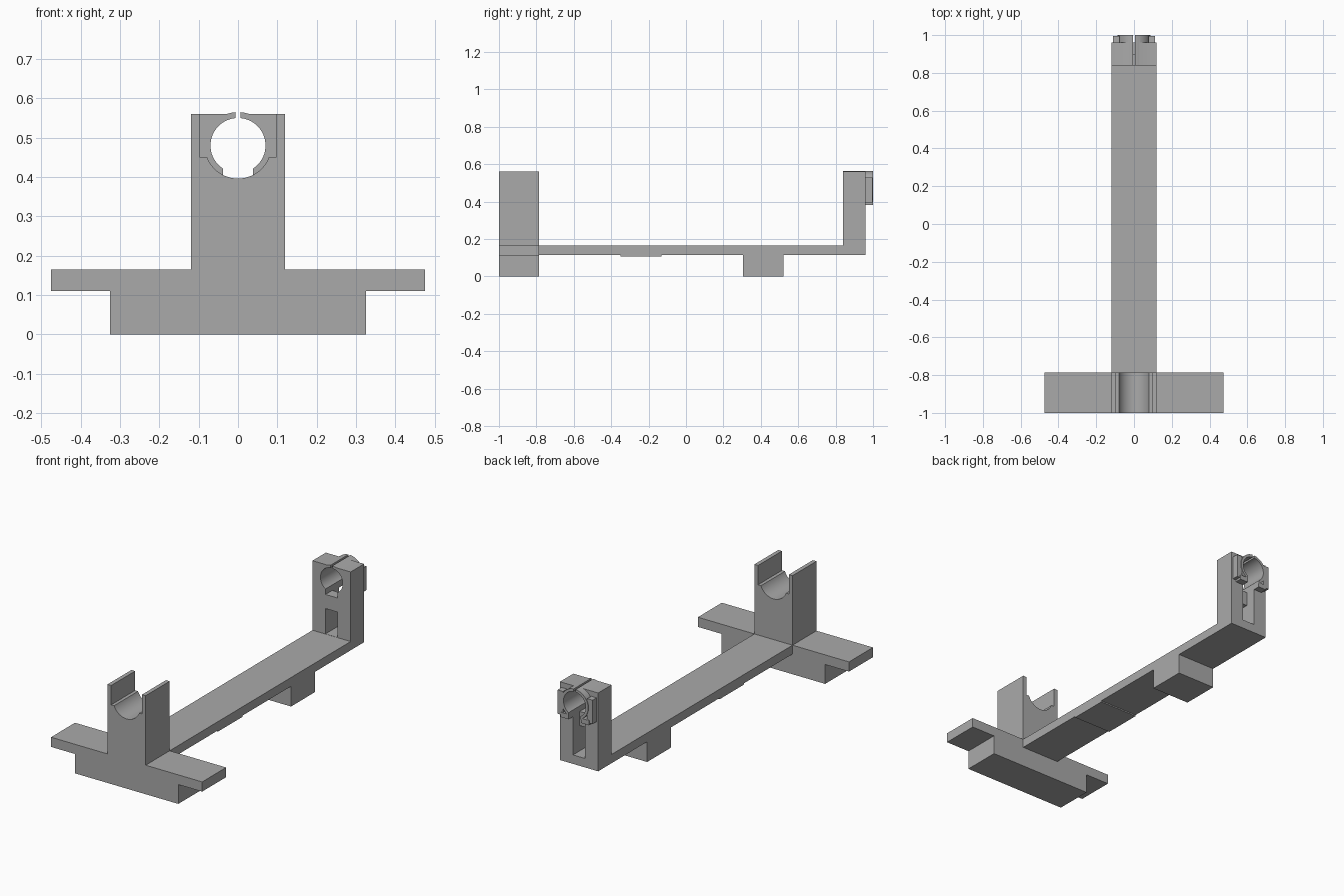
import bpy, bmesh, math

if "Cube" in bpy.data.objects:
    bpy.data.objects.remove(bpy.data.objects["Cube"], do_unlink=True)

grey = bpy.data.materials.new("plain_grey")
grey.use_nodes = True
colour = (0.4, 0.4, 0.4, 1)
grey.diffuse_color = colour
grey.node_tree.nodes["Principled BSDF"].inputs["Base Color"].default_value = colour

HOLE_Z = 0.48          # axis height of the rod
WIDTH = 0.12           # half width of the beam
FRONT, FRONT_END = -1.0, -0.785


def extrude(name, outline, y0, y1):
    """Closed x-z outline pushed along y."""
    bm = bmesh.new()
    face = bm.faces.new([bm.verts.new((x, y0, z)) for x, z in outline])
    new = bmesh.ops.extrude_face_region(bm, geom=[face])["geom"]
    verts = [v for v in new if isinstance(v, bmesh.types.BMVert)]
    bmesh.ops.translate(bm, verts=verts, vec=(0, y1 - y0, 0))
    bmesh.ops.recalc_face_normals(bm, faces=bm.faces)
    mesh = bpy.data.meshes.new(name)
    bm.to_mesh(mesh)
    bm.free()
    mesh.materials.append(grey)
    obj = bpy.data.objects.new(name, mesh)
    bpy.context.collection.objects.link(obj)
    return obj


def box(name, x0, x1, y0, y1, z0, z1):
    return extrude(name, [(x0, z0), (x1, z0), (x1, z1), (x0, z1)], y0, y1)


def rod(name, radius, y0, y1, sides=64):
    ring = [2 * math.pi * i / sides for i in range(sides)]
    return extrude(name, [(radius * math.cos(a), HOLE_Z + radius * math.sin(a))
                          for a in ring], y0, y1)


def combine(target, tool, operation):
    mod = target.modifiers.new(operation.title(), 'BOOLEAN')
    mod.operation, mod.object, mod.solver = operation, tool, 'EXACT'
    bpy.ops.object.select_all(action='DESELECT')
    target.select_set(True)
    bpy.context.view_layer.objects.active = target
    bpy.ops.object.modifier_apply(modifier=mod.name)
    bpy.data.objects.remove(tool, do_unlink=True)


def smooth(obj):
    bpy.ops.object.select_all(action='DESELECT')
    obj.select_set(True)
    bpy.context.view_layer.objects.active = obj
    bpy.ops.object.shade_smooth_by_angle(angle=math.radians(30))


# Beam, feet and cross bar
box("beam", -WIDTH, WIDTH, FRONT_END, 0.96, 0.115, 0.165)
box("beam_pad", -WIDTH, WIDTH, -0.35, -0.13, 0.108, 0.115)
box("rear_foot", -WIDTH, WIDTH, 0.305, 0.52, 0, 0.115)
extrude("cross_bar", [(-0.325, 0), (0.325, 0), (0.325, 0.11), (0.475, 0.11),
                      (0.475, 0.165), (-0.475, 0.165), (-0.475, 0.11),
                      (-0.325, 0.11)], FRONT, FRONT_END)

# Front cradle: open U bracket with a round seat
radius, rim = 0.084, 0.45
start = math.asin((rim - HOLE_Z) / radius)
arc = [start + (-math.pi - 2 * start) * i / 32 for i in range(33)]
seat = [(radius * math.cos(a), HOLE_Z + radius * math.sin(a)) for a in arc]
cradle = extrude("cradle", [(-WIDTH, 0.165), (WIDTH, 0.165), (WIDTH, 0.56),
                            (0.097, 0.56), (0.097, rim)] + seat +
                 [(-0.097, rim), (-0.097, 0.56), (-WIDTH, 0.56)],
                 FRONT, FRONT_END)
smooth(cradle)

# Rear post with split clamp ring, side ears and lower lips
post = box("clamp_post", -WIDTH, WIDTH, 0.84, 0.96, 0.165, 0.56)
combine(post, rod("ring", 0.085, 0.84, 1.0), 'UNION')
for side in (-1, 1):
    x = sorted((side * 0.076, side * 0.11))
    combine(post, box("ear", *x, 0.95, 0.996, 0.395, 0.53), 'UNION')
    x = sorted((side * 0.03, side * 0.09))
    combine(post, box("lip", *x, 0.95, 0.999, 0.383, 0.41), 'UNION')

# Bore, top slit, lower notch and tall slot behind the front bridge
cutters = [rod("bore", 0.07, 0.8, 1.1),
           box("slit", -0.006, 0.006, 0.8, 1.1, 0.5, 0.6),
           box("notch", -0.038, 0.038, 0.8, 1.1, 0.39, 0.45),
           box("low_slot", -0.038, 0.038, 0.8, 1.1, 0.166, 0.31),
           box("back_slot", -0.038, 0.038, 0.9, 1.1, 0.166, 0.45)]
for cutter in cutters:
    combine(post, cutter, 'DIFFERENCE')
smooth(post)
